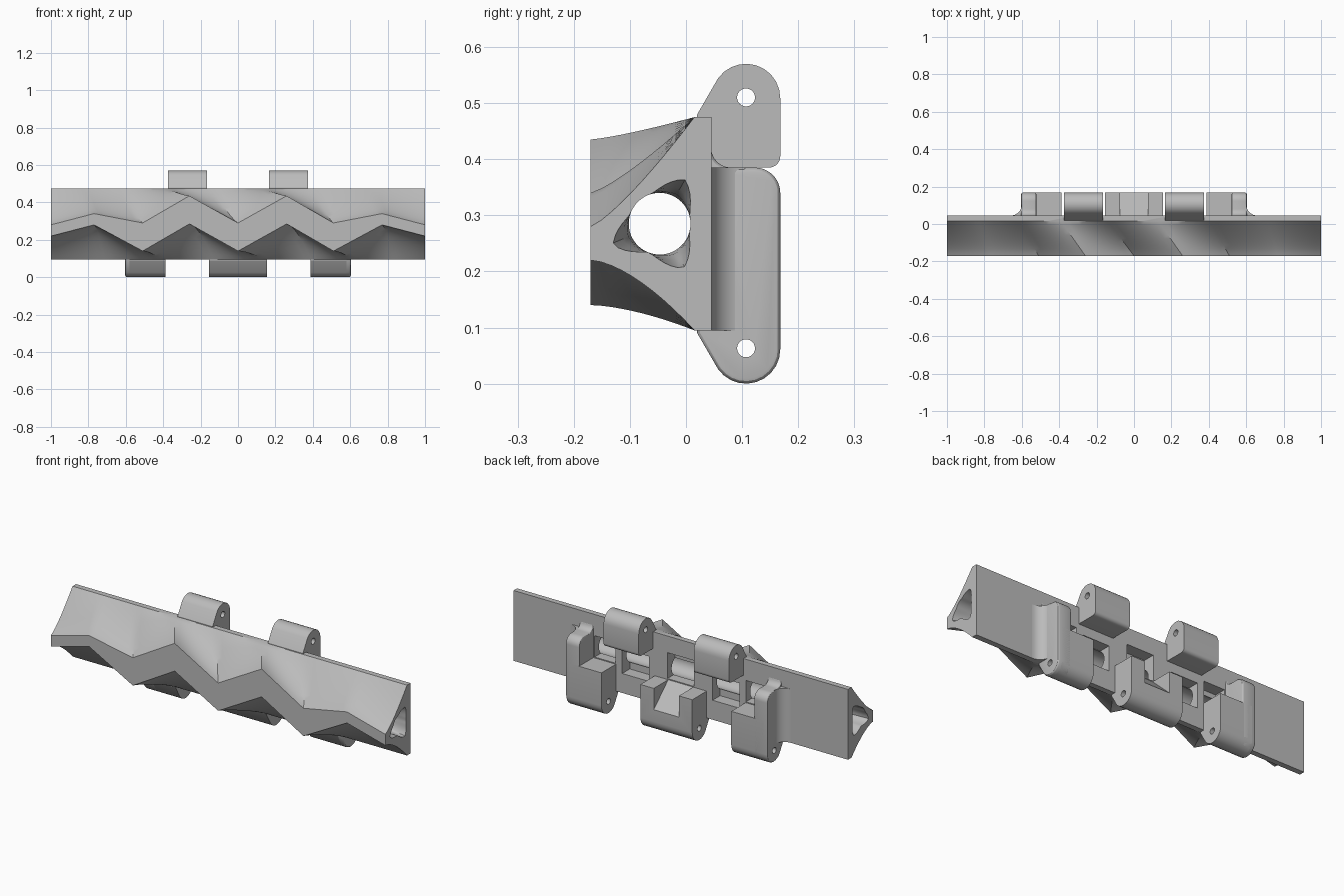
import bpy, bmesh, math

if "Cube" in bpy.data.objects:
    bpy.data.objects.remove(bpy.data.objects["Cube"], do_unlink=True)

grey = bpy.data.materials.new("plain_grey")
grey.use_nodes = True
grey.diffuse_color = (0.5, 0.5, 0.5, 1)
grey.node_tree.nodes["Principled BSDF"].inputs["Base Color"].default_value = (0.5, 0.5, 0.5, 1)


def loft(name, rings):
    """Closed solid through rings with equal point counts."""
    bm = bmesh.new()
    rows = [[bm.verts.new(p) for p in ring] for ring in rings]
    n = len(rows[0])
    for a, b in zip(rows, rows[1:]):
        for i in range(n):
            bm.faces.new((a[i], a[(i + 1) % n], b[(i + 1) % n], b[i]))
    bm.faces.new(rows[0])
    bm.faces.new(rows[-1])
    bmesh.ops.recalc_face_normals(bm, faces=bm.faces)
    mesh = bpy.data.meshes.new(name)
    bm.to_mesh(mesh)
    bm.free()
    mesh.materials.append(grey)
    obj = bpy.data.objects.new(name, mesh)
    bpy.context.collection.objects.link(obj)
    return obj


def extrude_x(name, profile, x0, x1):
    return loft(name, [[(x, y, z) for y, z in profile] for x in (x0, x1)])


def box(name, x0, x1, y0, y1, z0, z1):
    return extrude_x(name, [(y0, z0), (y1, z0), (y1, z1), (y0, z1)], x0, x1)


def arc(cy, cz, r, start, end, steps=10):
    angles = [math.radians(start + (end - start) * i / steps) for i in range(steps + 1)]
    return [(cy + r * math.cos(a), cz + r * math.sin(a)) for a in angles]


def activate(obj):
    bpy.ops.object.select_all(action='DESELECT')
    obj.select_set(True)
    bpy.context.view_layer.objects.active = obj


def cut(obj, cutter):
    cutter.hide_render = True
    mod = obj.modifiers.new("cut", 'BOOLEAN')
    mod.operation = 'DIFFERENCE'
    mod.solver = 'EXACT'
    mod.object = cutter
    activate(obj)
    bpy.ops.object.modifier_apply(modifier=mod.name)
    bpy.data.objects.remove(cutter, do_unlink=True)


def smooth(obj):
    activate(obj)
    bpy.ops.object.shade_smooth_by_angle(angle=math.radians(30))


# Bar with a zigzag front band: x, band bottom, band top
FRONT, NECK, BACK = -0.17, 0.015, 0.045
BOTTOM, TOP = 0.095, 0.475
half = [(0, .14, .29), (.26, .285, .435), (.51, .14, .29), (.77, .28, .34), (1, .22, .28)]
band = [(-x, lo, hi) for x, lo, hi in reversed(half[1:])] + half
STEPS = 8
sections = []
for a, b in zip(band, band[1:]):
    for k in range(STEPS):
        sections.append([p + (q - p) * k / STEPS for p, q in zip(a, b)])
sections.append(band[-1])

rings = []
for x, lo, hi in sections:
    twist = 0.14 * (1 - x * x)
    ts = [i / 10 for i in range(11)]
    ys = [FRONT + (NECK - FRONT) * t for t in ts]
    ring = [(x + twist * t, y, lo + (BOTTOM - lo) * t ** 1.6) for t, y in zip(ts, ys)][::-1]
    ring += [(x - twist * t, y, hi + (TOP - hi) * t ** 1.25) for t, y in zip(ts, ys)]
    ring += [(x, BACK, TOP), (x, BACK, BOTTOM)]
    rings.append(ring)
bar = loft("zigzag_bar", rings)

# Bore through the bar, widening to a rounded triangle at each end
CY, CZ, R = -0.047, 0.285, 0.055
corners = [(-0.01, 0.35, 0.016), (-0.12, 0.252, 0.011), (-0.012, 0.22, 0.016)]
N = 48


def bore_ring(x, flare):
    ring = []
    for i in range(N):
        a = 2 * math.pi * i / N
        d = (math.cos(a), math.sin(a))
        # widest reach of the corner circles blended with the round bore
        reach = R
        for y, z, r in corners:
            along = (y - CY) * d[0] + (z - CZ) * d[1]
            side = (y - CY) * d[1] - (z - CZ) * d[0]
            if along > 0:
                spread = max(0, 1 - abs(side) / 0.055)
                reach = max(reach, R + (along + r - R) * spread)
        s = R + (reach - R) * flare
        ring.append((x, CY + s * d[0], CZ + s * d[1]))
    return ring


stations = [(0, 0), (.8, 0), (.86, .15), (.92, .5), (1, 1), (1.02, 1.05)]
stations = [(-x, f) for x, f in reversed(stations[1:])] + stations
cut(bar, loft("bore_cutter", [bore_ring(x, f) for x, f in stations]))

# Clearance pockets in the back plate
for s in (-1, 1):
    x0, x1 = sorted((s * .19, s * .35))
    cut(bar, box("window_cutter", x0, x1, -.02, .06, .2, .335))
    x0, x1 = sorted((s * .39, s * .515))
    cut(bar, box("pocket_cutter", x0, x1, -.02, .06, .245, .36))
cut(bar, box("centre_pocket_cutter", -.08, .08, -.02, .06, .245, .385))
smooth(bar)

# Hinge knuckle profiles (y, z)
OUT, PIN_Y, LOW_PIN, HIGH_PIN = 0.168, 0.107, 0.063, 0.51
low_round = arc(PIN_Y, .061, .061, 215, 360)
low_profile = [(.02, .24), (.02, BOTTOM - .005)] + low_round + [(OUT, .24)]
wall_profile = ([(.02, .42), (.02, BOTTOM - .005)] + low_round
                + arc(.123, .34, .045, 0, 90) + arc(.08, .42, .035, 270, 180, 6))
high_profile = ([(.02, .385), (.02, TOP + .005)] + arc(PIN_Y, .509, .061, 145, 0)
                + arc(.148, .405, .02, 0, -90, 5))


def drill(obj, z):
    cut(obj, extrude_x("pin_cutter", arc(PIN_Y, z, .016, 0, 345, 23), -.8, .8))


# Upper knuckles
for side, x0, x1 in (("right", -.375, -.165), ("left", .165, .375)):
    knuckle = extrude_x(side + "_upper_knuckle", high_profile, x0, x1)
    drill(knuckle, HIGH_PIN)
    smooth(knuckle)

# Lower outer knuckles with a tall stop wall and a fillet to the plate
for side, s in (("right", -1), ("left", 1)):
    knuckle = extrude_x(side + "_lower_knuckle", low_profile, s * .388, s * .58)
    wall = extrude_x(side + "_stop_wall", wall_profile, s * .522, s * .603)
    bevel = wall.modifiers.new("round", 'BEVEL')
    bevel.width = 0.012
    bevel.segments = 3
    bevel.limit_method = 'ANGLE'
    bevel.angle_limit = math.radians(60)
    activate(wall)
    bpy.ops.object.modifier_apply(modifier=bevel.name)
    for part in (knuckle, wall):
        drill(part, LOW_PIN)
        smooth(part)
    curve = [(.59, .03)] + arc(.66, .105, .06, 270, 180, 8) + [(.59, .105)]
    fillet = loft(side + "_wall_fillet",
                  [[(s * x, y, z) for x, y in curve] for z in (BOTTOM, .385)])
    smooth(fillet)

# Lower centre knuckle with a ramp down its middle
centre = extrude_x("centre_lower_knuckle", low_profile, -.155, .155)
ramp = [(.03, .25), (.2, .06), (.2, .3), (.03, .3)]
ramp = [(.045, .24), (.2, .095), (.2, .3), (.045, .3)]
drill(centre, LOW_PIN)
cut(centre, extrude_x("ramp_cutter", ramp, -.075, .075))
smooth(centre)
